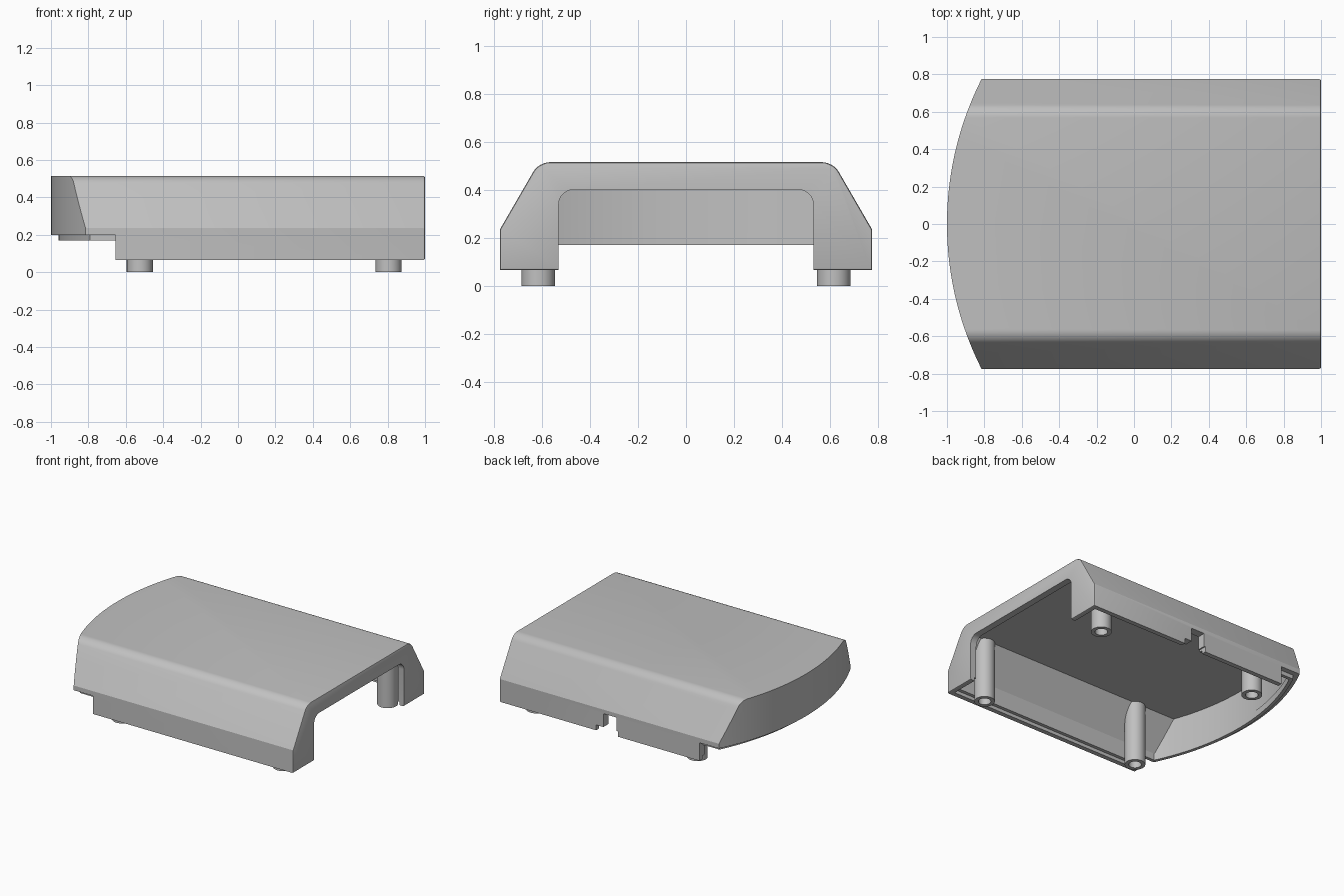
import bpy, bmesh, math

cube = bpy.data.objects.get("Cube")
if cube:
    bpy.data.objects.remove(cube)

grey = bpy.data.materials.new("plain grey")
grey.use_nodes = True
grey.diffuse_color = (0.53, 0.53, 0.53, 1)
grey.node_tree.nodes["Principled BSDF"].inputs["Base Color"].default_value = grey.diffuse_color

HALF_W = 0.775                     # half width of the cover
NOSE_R = 1.716                     # radius of the bowed end
NOSE_X = NOSE_R - 1
STEP_X, STEP_Z = -0.655, 0.2       # where the side walls drop lower


def make_object(name, bm):
    bmesh.ops.recalc_face_normals(bm, faces=bm.faces[:])
    mesh = bpy.data.meshes.new(name)
    bm.to_mesh(mesh)
    bm.free()
    mesh.materials.append(grey)
    obj = bpy.data.objects.new(name, mesh)
    bpy.context.collection.objects.link(obj)
    return obj


def prism(points, place, low, high):
    """Closed outline extruded between two levels; place maps (u, v, w) to xyz."""
    bm = bmesh.new()
    a, b = [[bm.verts.new(place(u, v, w)) for u, v in points] for w in (low, high)]
    bm.faces.new(a)
    bm.faces.new(b)
    n = len(points)
    for i in range(n):
        j = (i + 1) % n
        bm.faces.new((a[i], a[j], b[j], b[i]))
    bmesh.ops.recalc_face_normals(bm, faces=bm.faces[:])
    return bm


def along_x(u, v, w):
    return (w, u, v)


def along_z(u, v, w):
    return (u, v, w)


def box(name, x0, x1, y0, y1, z0, z1):
    return make_object(name, prism([(x0, y0), (x1, y0), (x1, y1), (x0, y1)], along_z, z0, z1))


def bevel(bm, test, size, segments):
    edges = [e for e in bm.edges if test(*(v.co for v in e.verts))]
    bmesh.ops.bevel(bm, geom=edges, offset=size, segments=segments,
                    profile=0.5, affect='EDGES', clamp_overlap=True)


def mirrored(half):
    return half + [(-u, v) for u, v in reversed(half)]


def nose_arc(inset, width, count=40):
    """Bowed end, from the -y corner to the +y corner."""
    r = NOSE_R - inset
    reach = math.asin(width / r)
    angles = [reach * (2 * i / count - 1) for i in range(count + 1)]
    return [(NOSE_X - r * math.cos(t), r * math.sin(t)) for t in angles]


def combine(target, cutter, operation):
    mod = target.modifiers.new("cut", 'BOOLEAN')
    mod.operation, mod.solver, mod.object = operation, 'EXACT', cutter
    bpy.context.view_layer.update()
    result = target.evaluated_get(bpy.context.evaluated_depsgraph_get())
    mesh = bpy.data.meshes.new_from_object(result)
    target.modifiers.clear()
    target.data = mesh
    bpy.data.objects.remove(cutter)


def body(name, half, end, inset, round_size):
    """Sloped-side bar trimmed by the bowed end."""
    bm = prism(mirrored(half), along_x, -1.2, end)
    top = max(v for u, v in half)
    if round_size:
        bevel(bm, lambda a, b: abs(a.x - b.x) > 1 and min(a.z, b.z) > top - 0.01, round_size, 6)
        bevel(bm, lambda a, b: min(a.x, b.x) > end - 0.001, 0.01, 2)
    obj = make_object(name, bm)
    outline = nose_arc(inset, 0.9) + [(1.5, 0.9), (1.5, -0.9)]
    combine(obj, make_object("trim", prism(outline, along_z, -1, 1)), 'INTERSECT')
    return obj


# Hollow cover
cover = body("cover", [(HALF_W, 0.065), (HALF_W, 0.235), (0.613, 0.515)], 1, 0, 0.045)
cavity = body("cavity", [(0.715, -0.2), (0.715, 0.219), (0.578, 0.455)], 0.95, 0.06, 0)
combine(cover, cavity, 'DIFFERENCE')

# Raised underside at the bowed end and a rebate inside the lower rim
combine(cover, box("step", -1.3, STEP_X, -1, 1, -0.5, STEP_Z), 'DIFFERENCE')
combine(cover, box("rebate", -0.7, 0.965, -0.74, 0.74, -0.5, 0.09), 'DIFFERENCE')

# Open mouth in the flat end
mouth = prism(mirrored([(0.53, -0.2), (0.53, 0.4)]), along_x, 0.8, 1.2)
bevel(mouth, lambda a, b: abs(a.x - b.x) > 0.1 and a.z > 0.3, 0.06, 6)
combine(cover, make_object("mouth", mouth), 'DIFFERENCE')

# Stepped notch in the back wall
combine(cover, box("notch", 0.03, 0.14, 0.65, 0.9, -0.2, 0.205), 'DIFFERENCE')
combine(cover, box("notch_foot", 0.02, 0.2, 0.65, 0.9, -0.2, 0.105), 'DIFFERENCE')

# Thin locating lip under the bowed end
lip_out, lip_in = nose_arc(0.04, 0.735), nose_arc(0.065, 0.71)
lip_path = ([(STEP_X, -0.735)] + lip_out + [(STEP_X, 0.735), (STEP_X, 0.71)]
            + lip_in[::-1] + [(STEP_X, -0.71)])
lip = make_object("locating_lip", prism(lip_path, along_z, 0.17, 0.22))


# Hollow screw posts, cut to follow the sloped side walls
def post(name, x, side, sides=28):
    bm = bmesh.new()
    rings = []
    for radius, level in ((0.07, None), (0.07, 0), (0.043, 0), (0.043, 0.26)):
        ring = []
        for i in range(sides):
            t = 2 * math.pi * i / sides
            y = 0.615 + radius * math.sin(t)
            slope = 0.235 + (HALF_W - y) * 1.73 - 0.03
            z = min(0.47, slope) if level is None else level
            ring.append(bm.verts.new((x + radius * math.cos(t), side * y, z)))
        rings.append(ring)
    for a, b in zip(rings, rings[1:]):
        for i in range(sides):
            j = (i + 1) % sides
            bm.faces.new((a[i], a[j], b[j], b[i]))
    bm.faces.new(rings[-1])
    caps = bm.faces.new(rings[0])
    bmesh.ops.triangulate(bm, faces=[caps])
    return make_object(name, bm)


parts = [cover, lip]
for x, end in ((-0.525, "bowed"), (0.805, "open")):
    for side, label in ((-1, "front"), (1, "back")):
        parts.append(post(f"{label}_{end}_end_post", x, side))

# Smooth shading with crisp edges
bpy.ops.object.select_all(action='DESELECT')
for part in parts:
    part.select_set(True)
bpy.context.view_layer.objects.active = cover
bpy.ops.object.shade_smooth_by_angle(angle=math.radians(25))
